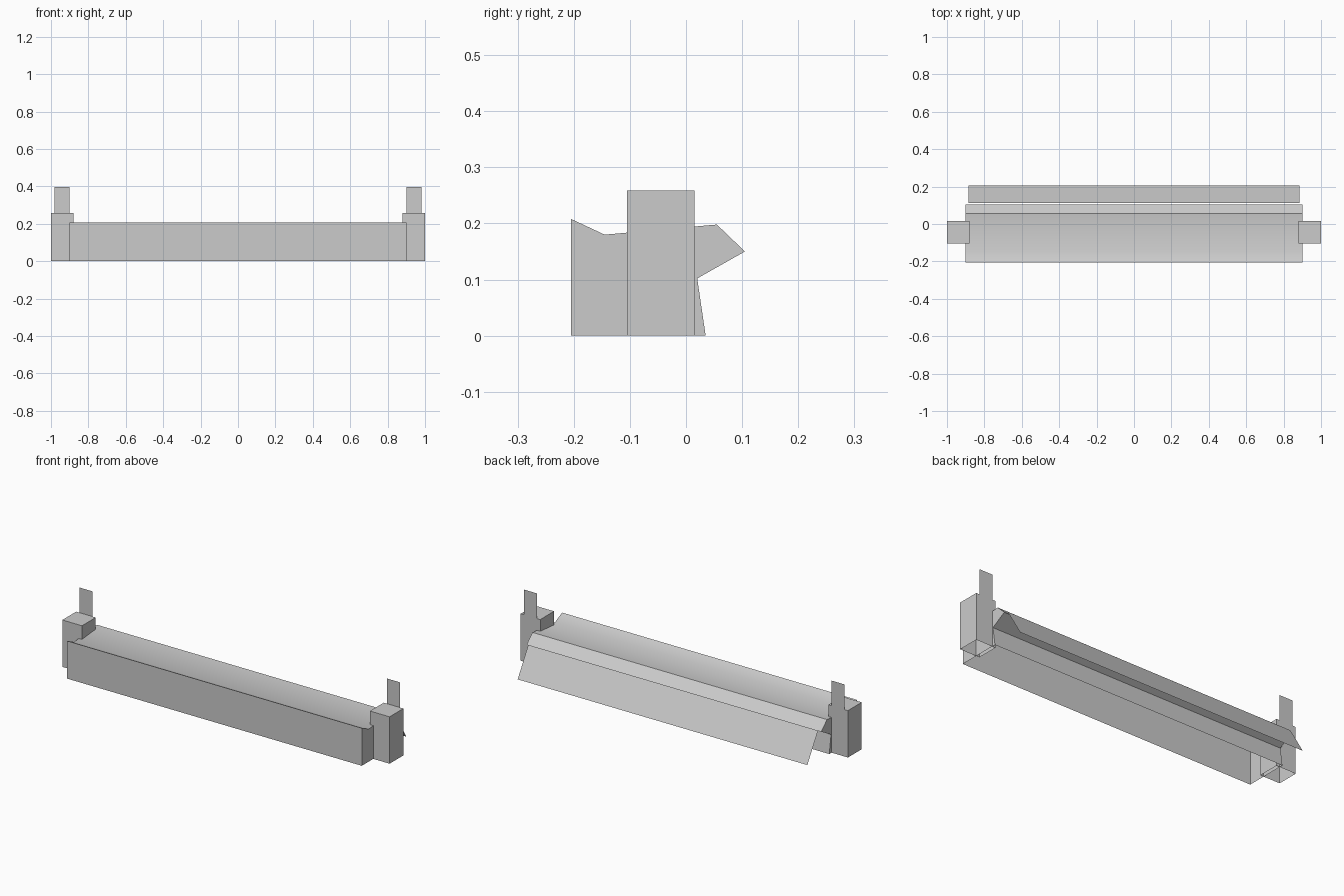
import bpy, bmesh

if "Cube" in bpy.data.objects:
    bpy.data.objects.remove(bpy.data.objects["Cube"])


def finish(name, bm):
    bmesh.ops.remove_doubles(bm, verts=bm.verts, dist=1e-5)
    mesh = bpy.data.meshes.new(name)
    bm.to_mesh(mesh)
    bm.free()
    obj = bpy.data.objects.new(name, mesh)
    bpy.context.collection.objects.link(obj)
    return obj


def extrude_profile(name, profile, half, closed):
    """Extrude a (y, z) profile along x; closed adds the two end caps."""
    bm = bmesh.new()
    left = [bm.verts.new((-half, y, z)) for y, z in profile]
    right = [bm.verts.new((half, y, z)) for y, z in profile]
    for i in range(len(profile) - 1):
        bm.faces.new((left[i], right[i], right[i + 1], left[i + 1]))
    if closed:
        bm.faces.new(left[::-1])
        bm.faces.new(right)
    bm.normal_update()
    return finish(name, bm)


# Main beam: front wall, lip, sloping top, nose and back wall, open underneath
beam = extrude_profile("beam", [
    (-0.205, 0), (-0.205, 0.208), (-0.145, 0.18), (0.055, 0.198),
    (0.105, 0.15), (0.02, 0.102), (0.035, 0)], 0.9, True)
bpy.context.view_layer.objects.active = beam
beam.select_set(True)
bpy.ops.object.shade_smooth_by_angle(angle=0.7)

# Thin sloping flap behind the beam
extrude_profile("back_flap", [(0.112, 0.155), (0.205, 0)], 0.885, False)

for side, sx in (("left", -1), ("right", 1)):
    # End post: box with an open bottom
    bm = bmesh.new()
    bmesh.ops.create_cube(bm, size=1)
    bottom = [f for f in bm.faces if f.normal.z < -0.5]
    bmesh.ops.delete(bm, geom=bottom, context='FACES_ONLY')
    for v in bm.verts:
        v.co = (v.co.x * 0.12 + sx * 0.94, v.co.y * 0.12 - 0.045,
                (v.co.z + 0.5) * 0.259)
    finish(side + "_post", bm)

    # Flat upright tab at the back edge of the post
    bm = bmesh.new()
    corners = ((0.9, 0.259), (0.98, 0.259), (0.98, 0.398), (0.9, 0.398))
    verts = [bm.verts.new((sx * x, 0.015, z)) for x, z in corners]
    bm.faces.new(verts if sx > 0 else verts[::-1])
    finish(side + "_tab", bm)
